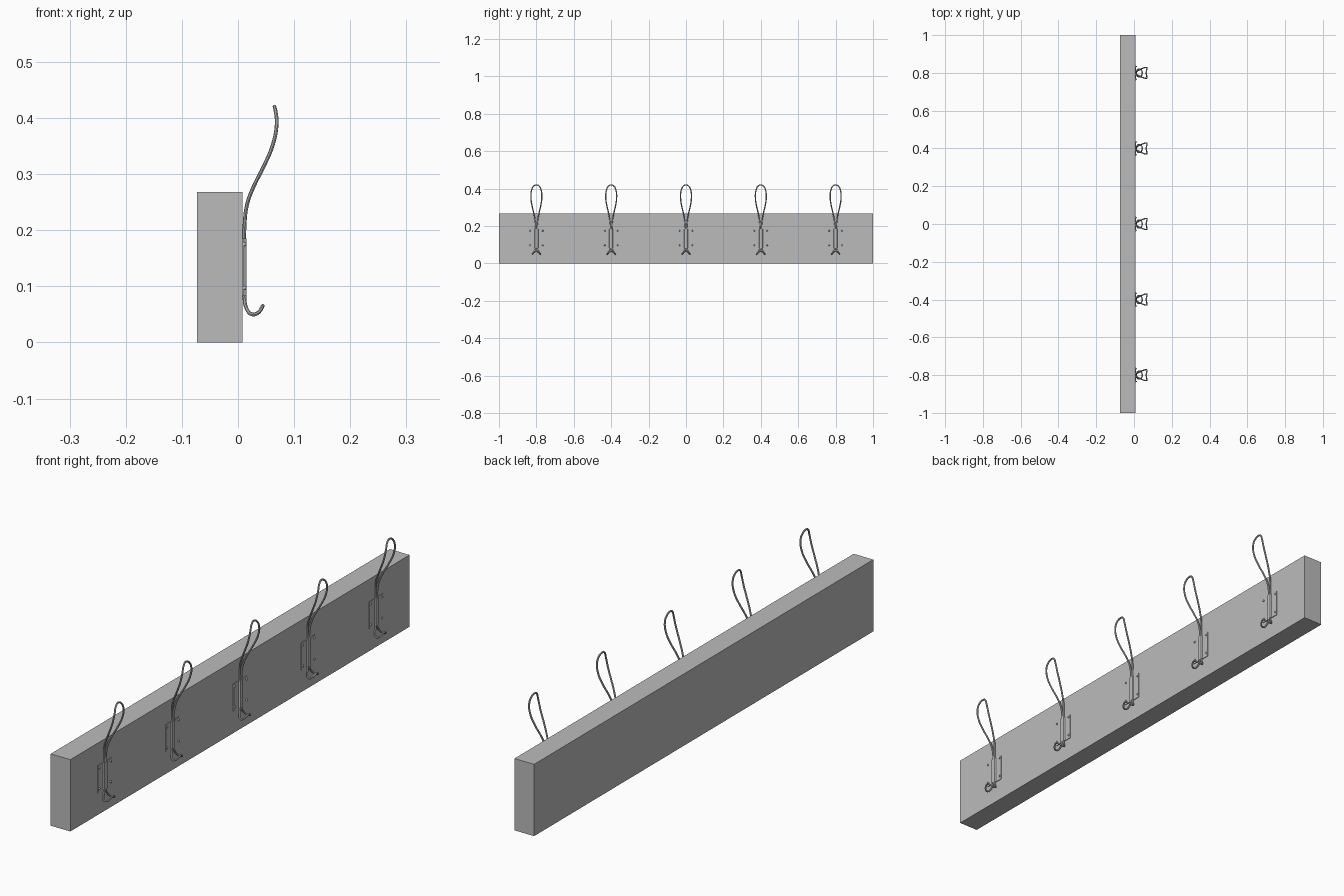
import bpy, bmesh
from mathutils import Matrix

cube = bpy.data.objects.get("Cube")
if cube:
    bpy.data.objects.remove(cube, do_unlink=True)

GREY = (0.5, 0.5, 0.5, 1)
mat = bpy.data.materials.new("plain_grey")
mat.use_nodes = True
mat.diffuse_color = GREY
mat.node_tree.nodes["Principled BSDF"].inputs["Base Color"].default_value = GREY

FRONT = 0.008  # board face carrying the hooks


def add_mesh(name, bm):
    mesh = bpy.data.meshes.new(name)
    bm.to_mesh(mesh)
    bm.free()
    mesh.materials.append(mat)
    ob = bpy.data.objects.new(name, mesh)
    bpy.context.collection.objects.link(ob)
    return ob


def box(name, lo, hi):
    bm = bmesh.new()
    size = [b - a for a, b in zip(lo, hi)]
    mid = [(a + b) / 2 for a, b in zip(lo, hi)]
    bmesh.ops.create_cube(bm, size=1, matrix=Matrix.Translation(mid) @ Matrix.Diagonal((*size, 1)))
    return add_mesh(name, bm)


def plate(name, y):
    # flat flanges with a raised channel over the wire
    half = [(0.04, 0.0025), (0.011, 0.0025), (0.008, 0.007)]
    outline = [(-0.04, 0)] + [(-w, h) for w, h in half]
    outline += [(w, h) for w, h in reversed(half)] + [(0.04, 0)]
    bm = bmesh.new()
    face = bm.faces.new([bm.verts.new((FRONT + h, y + w, 0.083)) for w, h in outline])
    top = bmesh.ops.extrude_face_region(bm, geom=[face])["geom"]
    bmesh.ops.translate(bm, vec=(0, 0, 0.102),
                        verts=[v for v in top if isinstance(v, bmesh.types.BMVert)])
    bmesh.ops.recalc_face_normals(bm, faces=bm.faces)
    return add_mesh(name, bm)


def screw(name, y, z):
    bm = bmesh.new()
    bmesh.ops.create_uvsphere(bm, u_segments=12, v_segments=8, radius=0.004,
                              matrix=Matrix.Translation((FRONT + 0.003, y, z)))
    for f in bm.faces:
        f.smooth = True
    return add_mesh(name, bm)


def wire(name, y):
    # one bent loop: tall upper hook, twin stem, small lower hook
    top, tip = (0.065, 0, 0.420), (0.044, 0, 0.065)
    side = [(0.067, 0.016, 0.412), (0.069, 0.026, 0.390), (0.062, 0.029, 0.352),
            (0.045, 0.024, 0.312), (0.028, 0.016, 0.278), (0.016, 0.009, 0.245),
            (0.0115, 0.004, 0.205), (0.0115, 0.0035, 0.140), (0.0115, 0.004, 0.080),
            (0.015, 0.013, 0.061), (0.025, 0.021, 0.050), (0.036, 0.018, 0.053),
            (0.042, 0.009, 0.061)]
    loop = [top] + side + [tip] + [(a, -b, c) for a, b, c in reversed(side)]
    curve = bpy.data.curves.new(name, 'CURVE')
    curve.dimensions = '3D'
    curve.bevel_depth = 0.0034
    curve.bevel_resolution = 2
    curve.resolution_u = 5
    spline = curve.splines.new('BEZIER')
    spline.bezier_points.add(len(loop) - 1)
    for p, (a, b, c) in zip(spline.bezier_points, loop):
        p.co = (a, y + b, c)
        p.handle_left_type = p.handle_right_type = 'AUTO'
    spline.use_cyclic_u = True
    curve.materials.append(mat)
    ob = bpy.data.objects.new(name, curve)
    bpy.context.collection.objects.link(ob)
    bpy.ops.object.select_all(action='DESELECT')
    ob.select_set(True)
    bpy.context.view_layer.objects.active = ob
    bpy.ops.object.convert(target='MESH')
    bpy.ops.object.shade_smooth_by_angle()


box("board", (-0.073, -1, 0), (FRONT, 1, 0.268))

# five evenly spaced hooks
for i in range(5):
    y = (i - 2) * 0.4
    plate(f"hook_plate_{i + 1}", y)
    wire(f"hook_wire_{i + 1}", y)
    for side in (-1, 1):
        for level, z in (("lower", 0.097), ("upper", 0.175)):
            label = "left" if side > 0 else "right"
            screw(f"screw_{level}_{label}_{i + 1}", y + side * 0.034, z)
